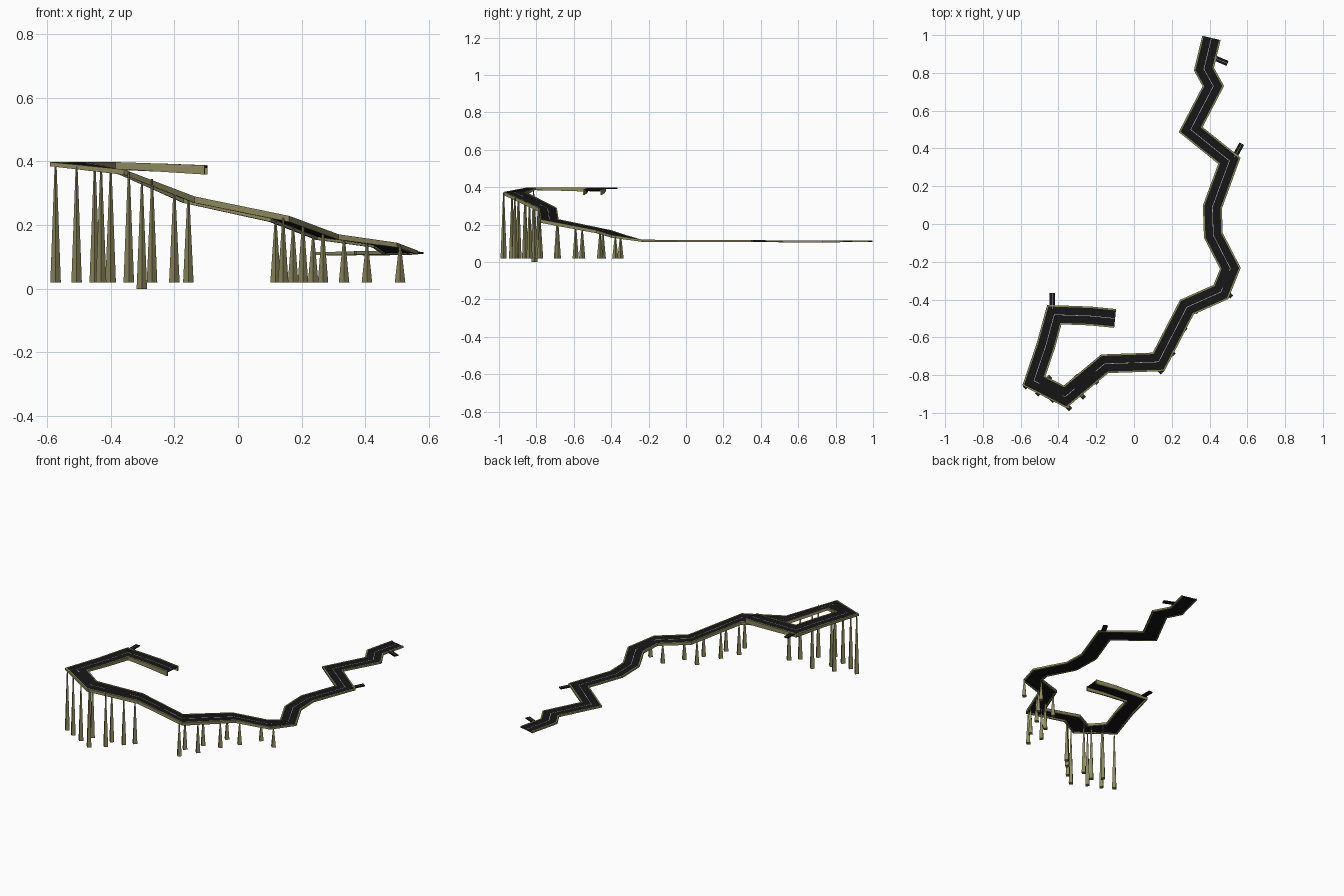
import bpy
import bmesh
from mathutils import Vector, Matrix

if "Cube" in bpy.data.objects:
    bpy.data.objects.remove(bpy.data.objects["Cube"])


def material(name, rgb):
    m = bpy.data.materials.new(name)
    m.diffuse_color = (*rgb, 1)
    m.use_nodes = True
    m.node_tree.nodes["Principled BSDF"].inputs["Base Color"].default_value = m.diffuse_color
    return m


ASPHALT = material("asphalt", (0.008, 0.008, 0.008))
OLIVE = material("olive_concrete", (0.26, 0.25, 0.11))
PAINT = material("line_paint", (0.45, 0.45, 0.45))


def finish(bm, name, mat):
    bmesh.ops.recalc_face_normals(bm, faces=bm.faces)
    me = bpy.data.meshes.new(name)
    bm.to_mesh(me)
    bm.free()
    me.materials.append(mat)
    ob = bpy.data.objects.new(name, me)
    bpy.context.collection.objects.link(ob)
    return ob


def sweep(path, name, mat, left, right, top, bottom):
    """Sweep a rectangle along (x, y, z, depth) points with mitred corners.
    bottom(depth) gives the lower offset at each point."""
    bm = bmesh.new()
    pts = [Vector(p[:2]) for p in path]
    rings = []
    for i, p in enumerate(path):
        d0 = (pts[i] - pts[i - 1]).normalized() if i else None
        d1 = (pts[i + 1] - pts[i]).normalized() if i < len(pts) - 1 else None
        d0, d1 = d0 or d1, d1 or d0
        n0, n1 = Vector((-d0.y, d0.x)), Vector((-d1.y, d1.x))
        m = (n0 + n1).normalized()
        m /= max(m.dot(n1), 0.5)
        low = bottom(p[3])
        ring = []
        for off, dz in ((left, top), (right, top), (right, low), (left, low)):
            q = pts[i] + m * off
            ring.append(bm.verts.new((q.x, q.y, p[2] + dz)))
        rings.append(ring)
    for a, b in zip(rings, rings[1:]):
        for k in range(4):
            bm.faces.new((a[k], a[(k + 1) % 4], b[(k + 1) % 4], b[k]))
    bm.faces.new(rings[0])
    bm.faces.new(rings[-1])
    return finish(bm, name, mat)


# Road centre line: x, y, height, kerb depth
ROAD = [
    (.41, .985, .113, .007), (.37, .82, .113, .007), (.42, .73, .112, .008),
    (.30, .50, .113, .007), (.505, .335, .114, .007), (.415, .09, .115, .007),
    (.42, -.06, .115, .007), (.51, -.235, .117, .009), (.46, -.36, .142, .012),
    (.28, -.44, .168, .014), (.13, -.73, .226, .016), (-.155, -.74, .287, .017),
    (-.365, -.915, .372, .014), (-.53, -.83, .395, .010),
    (-.467, -.645, .395, .014), (-.422, -.48, .395, .018),
    (-.23, -.487, .390, .023), (-.10, -.50, .385, .026),
]

sweep(ROAD, "road_deck", ASPHALT, .043, -.043, 0, lambda d: -.005)
sweep(ROAD, "left_kerb", OLIVE, .050, .042, .003, lambda d: -d)
sweep(ROAD, "right_kerb", OLIVE, -.042, -.050, .003, lambda d: -d)
sweep(ROAD, "centre_line", PAINT, .0015, -.0015, .001, lambda d: -.001)

# Short side road stubs with their own centre line
SPURS = [
    ((.42, .882), (.495, .85), .114),
    ((.53, .352), (.571, .425), .115),
    ((-.433, -.45), (-.433, -.365), .396),
]
for i, (a, b, z) in enumerate(SPURS):
    seg = [(*a, z, 0), (*b, z, 0)]
    sweep(seg, f"side_road_{i}", ASPHALT, .014, -.014, .001, lambda d: -.005)
    sweep(seg, f"side_road_line_{i}", PAINT, .001, -.001, .002, lambda d: 0)


def road_frame(x, y):
    """Height and direction of the road nearest a point."""
    best = None
    for a, b in zip(ROAD, ROAD[1:]):
        pa, pb = Vector(a[:2]), Vector(b[:2])
        d = pb - pa
        t = min(1, max(0, (Vector((x, y)) - pa).dot(d) / d.length_squared))
        dist = (pa + d * t - Vector((x, y))).length
        if best is None or dist < best[0]:
            best = (dist, a[2] + (b[2] - a[2]) * t)
    return best[1]


# Tapered four-sided pillars under both road edges: x, y
PILLARS = [
    (-.573, -.86), (-.507, -.896), (-.45, -.815), (-.43, -.93), (-.40, -.86),
    (-.343, -.975), (-.302, -.81), (-.27, -.915), (-.20, -.837), (-.156, -.79),
    (.118, -.69), (.142, -.78), (.173, -.59), (.204, -.685), (.236, -.445),
    (.267, -.555), (.333, -.46), (.405, -.35), (.509, -.378),
]
for i, (x, y) in enumerate(PILLARS):
    base = 0 if i == 6 else .02
    top = road_frame(x, y) - .004
    bm = bmesh.new()
    bmesh.ops.create_cone(
        bm, cap_ends=True, segments=4, radius1=.0165, radius2=.003, depth=top - base,
        matrix=Matrix.Translation((x, y, (top + base) / 2)))
    finish(bm, f"pillar_{i}", OLIVE)
